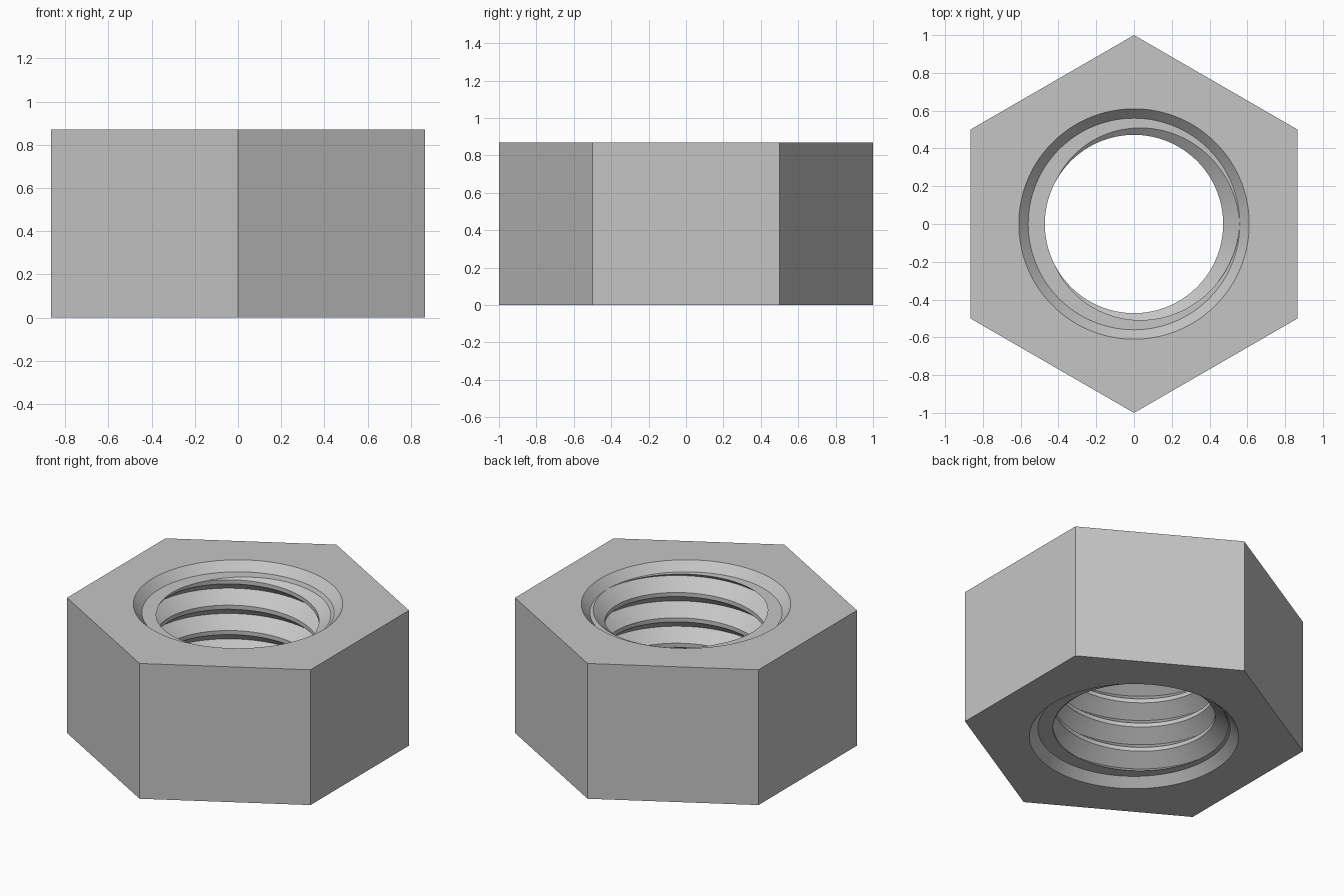
import bpy
import bmesh
from math import sin, cos, pi, radians

if "Cube" in bpy.data.objects:
    bpy.data.objects.remove(bpy.data.objects["Cube"], do_unlink=True)

HEIGHT = 0.87
CHAMFER = 0.054            # depth of the countersink at each end
MOUTH_R = 0.61             # outer radius of the countersink
MAJOR_R, MINOR_R = 0.56, 0.472
PITCH = 0.163
FLANK = 0.42               # share of the pitch taken by each thread flank
SEGMENTS = 144
LOW, HIGH = CHAMFER, HEIGHT - CHAMFER


def thread_radius(z, angle):
    """Radius of the V-groove right-hand thread at a height and angle."""
    phase = ((z - HIGH) / PITCH - angle / (2 * pi) + 1e-7) % 1.0
    from_root = min(phase, 1 - phase)
    return MAJOR_R - (MAJOR_R - MINOR_R) * min(from_root / FLANK, 1)


bm = bmesh.new()
angles = [2 * pi * i / SEGMENTS for i in range(SEGMENTS + 1)]


def point(r, a, z):
    return bm.verts.new((r * cos(a), r * sin(a), z))


def strip(row_a, row_b):
    for i in range(len(row_a) - 1):
        bm.faces.new((row_a[i], row_a[i + 1], row_b[i + 1], row_b[i]))


# Threaded bore: helical rows, trimmed flat at both ends
rows = []
for turn in range(-7, 2):
    for part in (0, FLANK, 1 - FLANK):
        row = []
        for a in angles:
            z = HIGH + PITCH * (turn + part + a / (2 * pi))
            z = max(LOW, min(HIGH, z))
            row.append(point(thread_radius(z, a), a, z))
        rows.append(row)
for lower, upper in zip(rows, rows[1:]):
    strip(lower, upper)

# End ledges, countersinks and flat hexagon faces
corners = [radians(30 + 60 * k) for k in range(6)]
hexagons = []
for z_in, z_out in ((LOW, 0), (HIGH, HEIGHT)):
    bore = [point(thread_radius(z_in, a), a, z_in) for a in angles]
    ledge = [point(MAJOR_R, a, z_in) for a in angles]
    mouth = [point(MOUTH_R, a, z_out) for a in angles]
    strip(bore, ledge)
    strip(ledge, mouth)
    hexagon = [point(1, a, z_out) for a in corners]
    step = SEGMENTS // 6
    for k in range(6):
        start = step // 2 + step * k
        arc = [mouth[(start + i) % SEGMENTS] for i in range(step + 1)]
        bm.faces.new([hexagon[k], hexagon[(k + 1) % 6]] + arc[::-1])
    hexagons.append(hexagon)

# Six flat outer sides
for k in range(6):
    n = (k + 1) % 6
    bm.faces.new((hexagons[0][k], hexagons[0][n], hexagons[1][n], hexagons[1][k]))

bmesh.ops.remove_doubles(bm, verts=bm.verts, dist=0.0002)
bmesh.ops.delete(bm, geom=[e for e in bm.edges if not e.link_faces], context="EDGES")
bmesh.ops.recalc_face_normals(bm, faces=bm.faces)

mesh = bpy.data.meshes.new("hex_nut")
bm.to_mesh(mesh)
bm.free()
nut = bpy.data.objects.new("hex_nut", mesh)
bpy.context.collection.objects.link(nut)

# Plain light grey metal
grey = bpy.data.materials.new("light_grey")
grey.use_nodes = True
color = (0.56, 0.56, 0.56, 1)
grey.diffuse_color = color
grey.node_tree.nodes["Principled BSDF"].inputs["Base Color"].default_value = color
mesh.materials.append(grey)

bpy.context.view_layer.objects.active = nut
nut.select_set(True)
bpy.ops.object.shade_smooth_by_angle(angle=radians(25))
